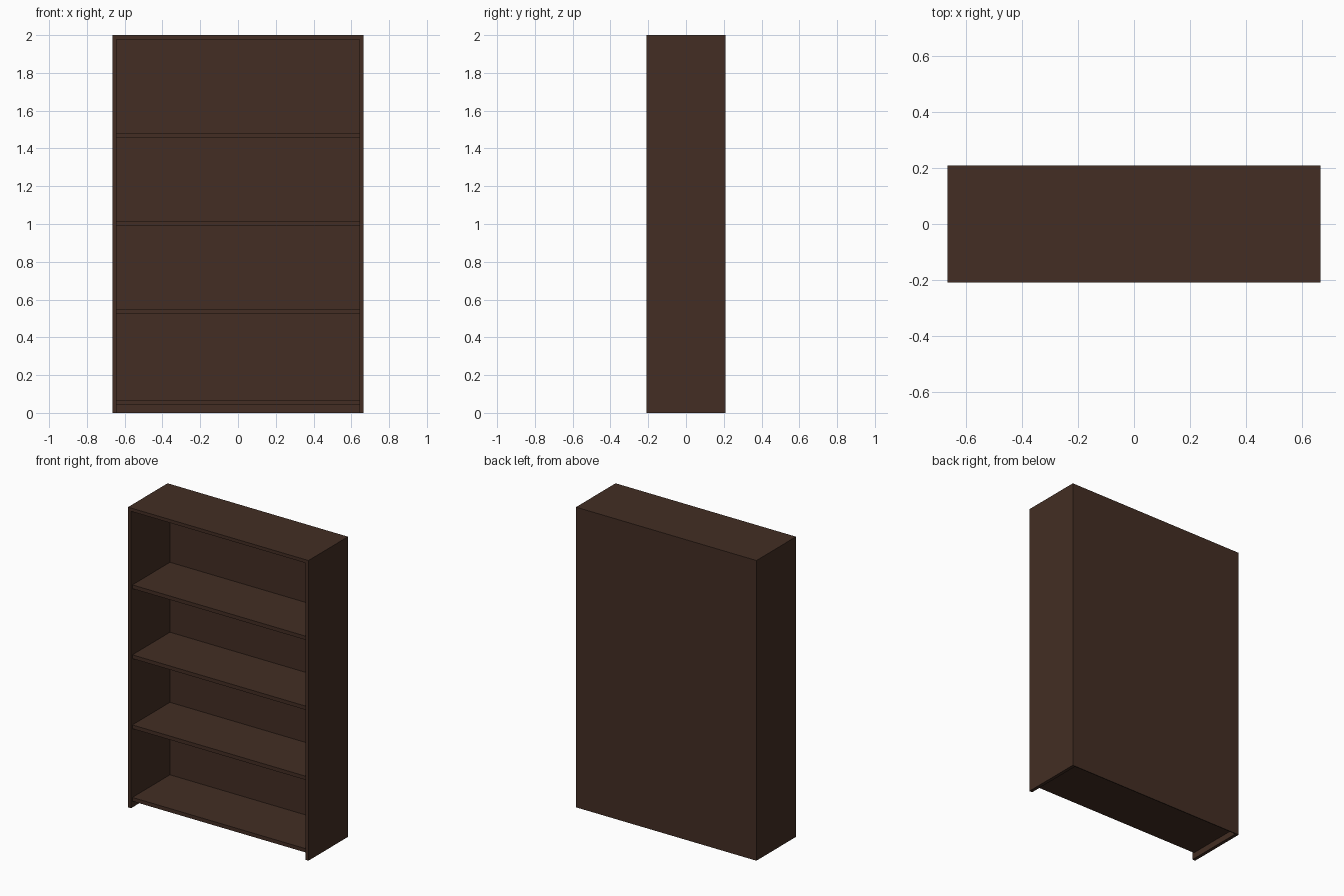
import bpy
import bmesh

cube = bpy.data.objects.get("Cube")
if cube:
    bpy.data.objects.remove(cube, do_unlink=True)

# Overall size and board thicknesses
WIDTH, DEPTH, HEIGHT = 1.33, 0.416, 2.0
BOARD, SHELF, BACK = 0.022, 0.025, 0.006
RECESS = 0.015

wood = bpy.data.materials.new("dark brown wood")
wood.use_nodes = True
colour = (0.056, 0.027, 0.017, 1)
wood.diffuse_color = colour
bsdf = wood.node_tree.nodes["Principled BSDF"]
bsdf.inputs["Base Color"].default_value = colour
bsdf.inputs["Roughness"].default_value = 0.8


def board(name, low, high):
    """Add a rectangular board between two opposite corners."""
    bm = bmesh.new()
    bmesh.ops.create_cube(bm, size=1)
    for v in bm.verts:
        v.co = [(a + b) / 2 + c * (b - a) for a, b, c in zip(low, high, v.co)]
    mesh = bpy.data.meshes.new(name)
    bm.to_mesh(mesh)
    bm.free()
    mesh.materials.append(wood)
    obj = bpy.data.objects.new(name, mesh)
    bpy.context.collection.objects.link(obj)
    return obj


x, y = WIDTH / 2, DEPTH / 2
inner = x - BOARD

# Sides, top and back panel
board("left_side", (inner, -y, 0), (x, y, HEIGHT))
board("right_side", (-x, -y, 0), (-inner, y, HEIGHT))
board("top", (-inner, -y, HEIGHT - BOARD), (inner, y, HEIGHT))
board("back_panel", (-inner, y - BACK, 0), (inner, y, HEIGHT - BOARD))

# Bottom board and three shelves, set slightly behind the front edge
levels = {"bottom_shelf": 0.041, "lower_shelf": 0.524,
          "middle_shelf": 0.991, "upper_shelf": 1.457}
for name, z in levels.items():
    board(name, (-inner, -y + RECESS, z), (inner, y - BACK, z + SHELF))
